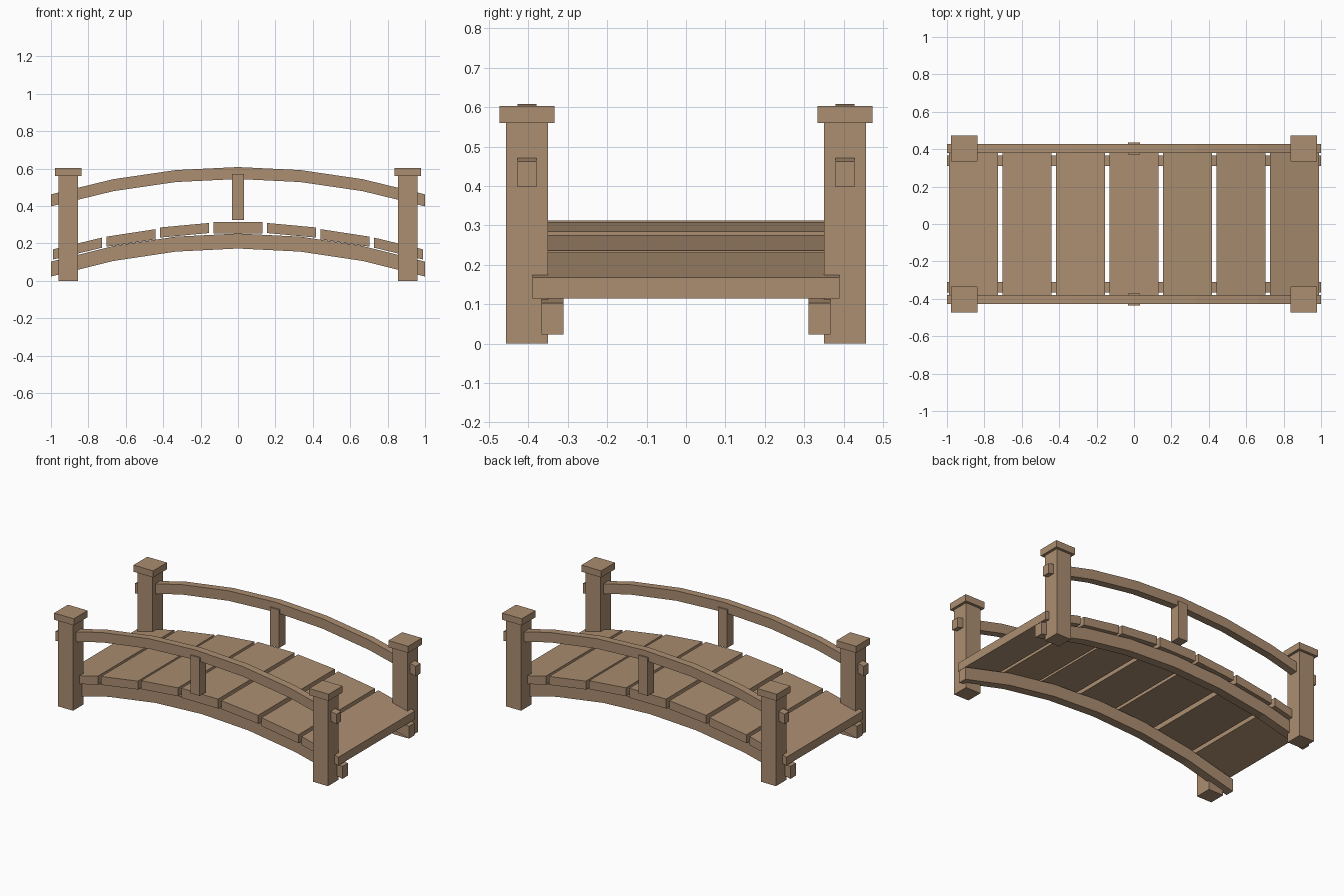
import bpy, bmesh

if "Cube" in bpy.data.objects:
    bpy.data.objects.remove(bpy.data.objects["Cube"])

wood = bpy.data.materials.new("warm_brown_wood")
wood.diffuse_color = (0.41, 0.27, 0.165, 1)
wood.use_nodes = True
wood.node_tree.nodes["Principled BSDF"].inputs["Base Color"].default_value = wood.diffuse_color


def prism(name, outline, y0, y1):
    """Extrude an x-z outline from y0 to y1."""
    bm = bmesh.new()
    a = [bm.verts.new((x, y0, z)) for x, z in outline]
    b = [bm.verts.new((x, y1, z)) for x, z in outline]
    n = len(outline)
    bm.faces.new(a)
    bm.faces.new(b[::-1])
    for i in range(n):
        j = (i + 1) % n
        bm.faces.new((a[j], a[i], b[i], b[j]))
    bmesh.ops.recalc_face_normals(bm, faces=bm.faces)
    me = bpy.data.meshes.new(name)
    bm.to_mesh(me)
    bm.free()
    me.materials.append(wood)
    ob = bpy.data.objects.new(name, me)
    bpy.context.collection.objects.link(ob)
    return ob


def box(name, x, y, hx, hy, z0, z1):
    prism(name, [(x - hx, z0), (x + hx, z0), (x + hx, z1), (x - hx, z1)], y - hy, y + hy)


def arch(name, z_end, rise, height, y, hy):
    """Six-segment arched beam along x."""
    pts = [(i / 3, z_end + rise * (1 - (i / 3) ** 2)) for i in range(-3, 4)]
    low = [(x, z - height / 2) for x, z in pts]
    high = [(x, z + height / 2) for x, z in reversed(pts)]
    prism(name, low + high, y - hy, y + hy)


for sy, side in ((-1, "front"), (1, "back")):
    # curved beams under the deck and handrails
    arch(side + "_stringer", 0.0625, 0.15, 0.08, sy * 0.339, 0.028)
    arch(side + "_handrail", 0.43, 0.146, 0.064, sy * 0.404, 0.024)
    # middle baluster
    box(side + "_baluster", 0, sy * 0.404, 0.033, 0.033, 0.325, 0.57)
    # corner posts with square caps
    for sx, end in ((-1, "left"), (1, "right")):
        box(f"{side}_{end}_post", sx * 0.908, sy * 0.404, 0.053, 0.053, 0, 0.56)
        box(f"{side}_{end}_post_cap", sx * 0.908, sy * 0.404, 0.07, 0.07, 0.56, 0.603)

# deck planks following the arch: top heights at (inner, outer) edge
tops = [(0.313, 0.313), (0.309, 0.285), (0.276, 0.236), (0.231, 0.168)]
for i in range(-3, 4):
    s = -1 if i < 0 else 1
    inner, outer = tops[abs(i)]
    t = 0.061 if i == 0 else 0.054
    c = abs(i) * 0.2857
    xi, xo = s * (c - 0.131), s * (c + 0.131)
    prism(f"deck_plank_{i + 4}",
          [(xi, inner - t), (xo, outer - t), (xo, outer), (xi, inner)], -0.39, 0.39)
